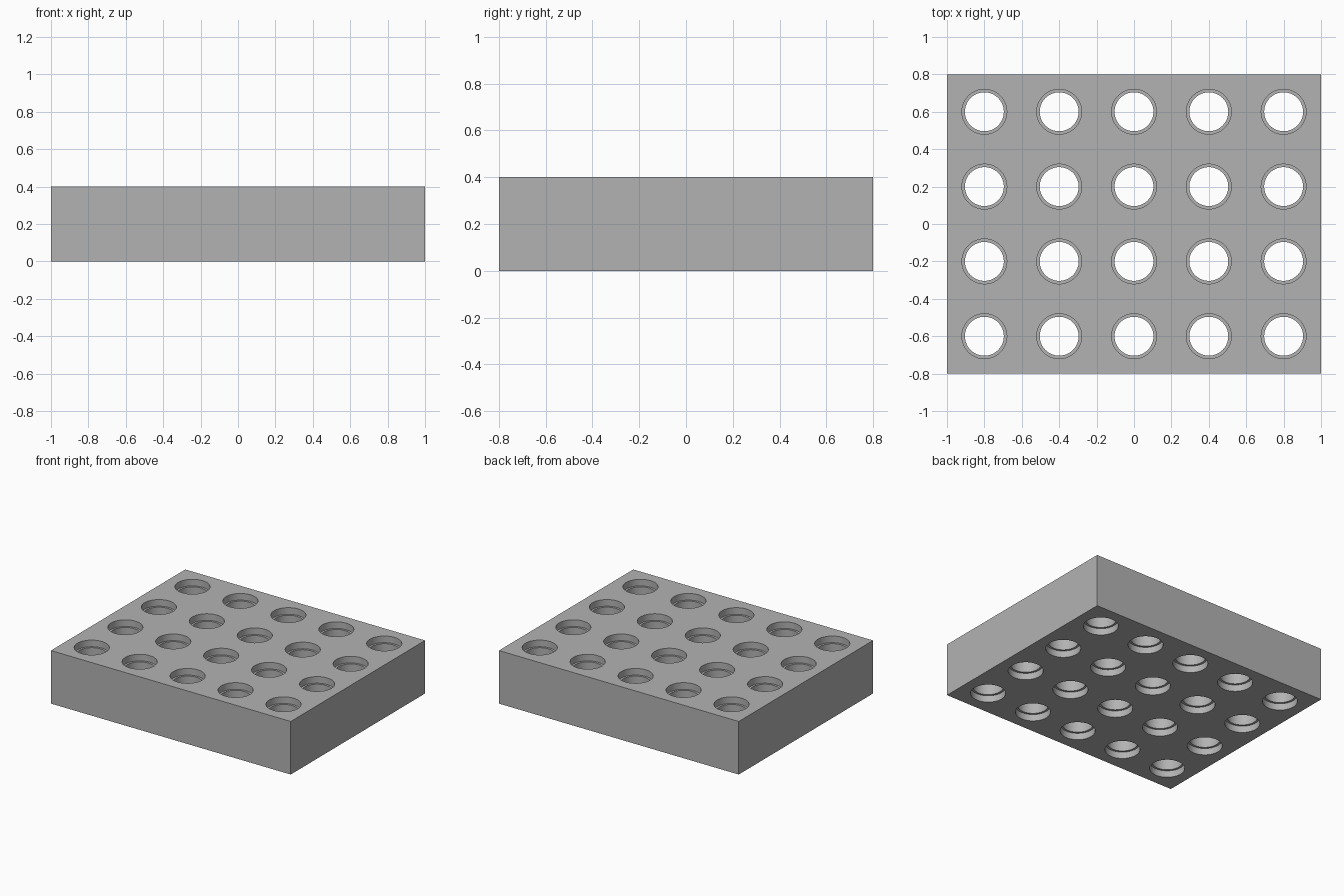
import bpy
import bmesh
from math import radians
from mathutils import Matrix

default = bpy.data.objects.get("Cube")
if default:
    bpy.data.objects.remove(default)

LENGTH, DEPTH, HEIGHT = 2.0, 1.6, 0.4
PITCH = 0.4
COLUMNS, ROWS = 5, 4
BORE_RADIUS, RECESS_RADIUS, RECESS_DEPTH = 0.104, 0.12, 0.05
SIDES = 64


def make_object(name, bm):
    mesh = bpy.data.meshes.new(name)
    bm.to_mesh(mesh)
    bm.free()
    obj = bpy.data.objects.new(name, mesh)
    bpy.context.collection.objects.link(obj)
    return obj


def cylinders(name, radius, bottom, top):
    """One upright cylinder at every grid position."""
    bm = bmesh.new()
    for i in range(COLUMNS):
        for j in range(ROWS):
            x = (i - (COLUMNS - 1) / 2) * PITCH
            y = (j - (ROWS - 1) / 2) * PITCH
            bmesh.ops.create_cone(
                bm, cap_ends=True, segments=SIDES, radius1=radius, radius2=radius,
                depth=top - bottom,
                matrix=Matrix.Translation((x, y, (bottom + top) / 2)))
    return make_object(name, bm)


# Solid block
bm = bmesh.new()
bmesh.ops.create_cube(bm, size=1, matrix=Matrix.Translation((0, 0, HEIGHT / 2))
                      @ Matrix.Diagonal((LENGTH, DEPTH, HEIGHT, 1)))
block = make_object("perforated_block", bm)

grey = bpy.data.materials.new("plain grey")
grey.use_nodes = True
colour = (0.45, 0.45, 0.45, 1)
grey.diffuse_color = colour
grey.node_tree.nodes["Principled BSDF"].inputs["Base Color"].default_value = colour
block.data.materials.append(grey)

# Through bores, with a wider recess at the top and bottom of each
cutters = [
    cylinders("bore_cutter", BORE_RADIUS, -0.1, HEIGHT + 0.1),
    cylinders("top_recess_cutter", RECESS_RADIUS, HEIGHT - RECESS_DEPTH, HEIGHT + 0.1),
    cylinders("bottom_recess_cutter", RECESS_RADIUS, -0.1, RECESS_DEPTH),
]
bpy.context.view_layer.objects.active = block
block.select_set(True)
for cutter in cutters:
    cutter.hide_render = True
    cut = block.modifiers.new(cutter.name, 'BOOLEAN')
    cut.operation = 'DIFFERENCE'
    cut.solver = 'EXACT'
    cut.object = cutter
    bpy.ops.object.modifier_apply(modifier=cut.name)
    bpy.data.objects.remove(cutter)

# Round hole walls, crisp edges
bpy.ops.object.shade_smooth_by_angle(angle=radians(30))
